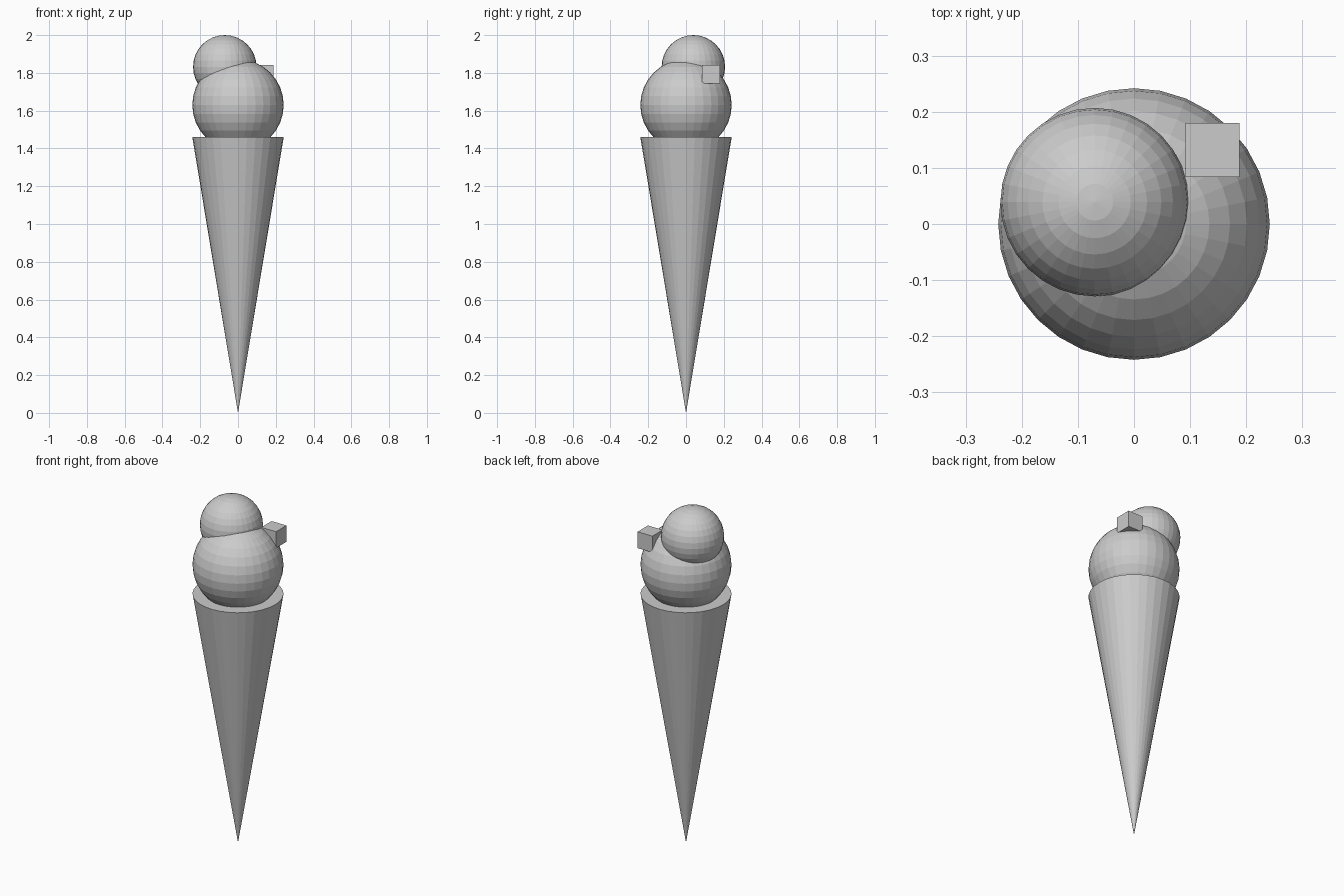
import bpy

if "Cube" in bpy.data.objects:
    bpy.data.objects.remove(bpy.data.objects["Cube"])

# One plain grey for the whole model
grey = bpy.data.materials.new("plain_grey")
grey.diffuse_color = (0.6, 0.6, 0.6, 1.0)
grey.use_nodes = True
grey.node_tree.nodes["Principled BSDF"].inputs["Base Color"].default_value = grey.diffuse_color


def finish(name):
    """Name the newest object and give it the grey material, flat shaded."""
    obj = bpy.context.object
    obj.name = name
    obj.data.name = name
    obj.data.materials.append(grey)
    return obj


def scoop(name, radius, location):
    bpy.ops.mesh.primitive_uv_sphere_add(
        segments=32, ring_count=16, radius=radius, location=location)
    return finish(name)


# Wafer cone, point down, with a flat closed top
CONE_HEIGHT = 1.46
bpy.ops.mesh.primitive_cone_add(
    vertices=32, radius1=0.0, radius2=0.242, depth=CONE_HEIGHT,
    location=(0, 0, CONE_HEIGHT / 2))
finish("wafer_cone")

# Two scoops of ice cream
scoop("lower_scoop", 0.242, (0, 0, 1.63))
scoop("upper_scoop", 0.168, (-0.07, 0.039, 1.832))

# Small cube stuck to the side of the scoops
bpy.ops.mesh.primitive_cube_add(size=0.096, location=(0.14, 0.132, 1.793))
finish("topping_cube")
